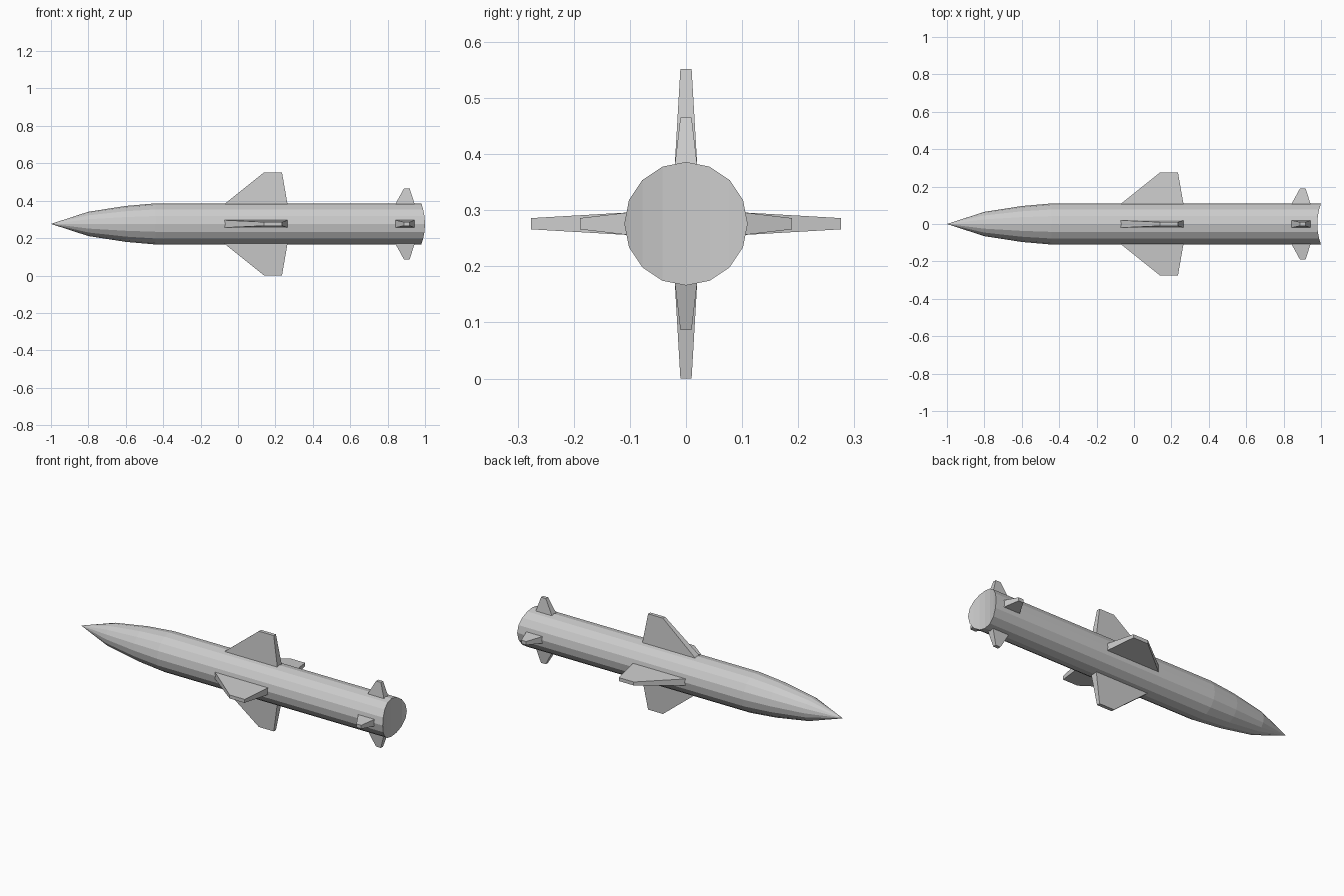
import bpy, bmesh, math
from mathutils import Matrix

if "Cube" in bpy.data.objects:
    bpy.data.objects.remove(bpy.data.objects["Cube"])

SIDES = 16
R = 0.11
AXIS_Z = 0.276


def finish(bm, name):
    bmesh.ops.recalc_face_normals(bm, faces=bm.faces)
    mesh = bpy.data.meshes.new(name)
    bm.to_mesh(mesh)
    bm.free()
    obj = bpy.data.objects.new(name, mesh)
    obj.location.z = AXIS_Z
    bpy.context.collection.objects.link(obj)
    return obj


# Body: pointed nose profile running into a straight tube
def make_body():
    bm = bmesh.new()
    profile = [(-0.8, 0.065), (-0.6, 0.096), (-0.44, R), (0.98, R)]
    rings = []
    for k, (x, r) in enumerate(profile):
        ring = []
        for i in range(SIDES):
            a = 2 * math.pi * i / SIDES
            # the tail rim is slightly saddle shaped
            bow = 0.02 * math.sin(a) ** 2 if k == len(profile) - 1 else 0
            ring.append(bm.verts.new((x + bow, r * math.sin(a), r * math.cos(a))))
        rings.append(ring)
    tip = bm.verts.new((-1, 0, 0))
    for i in range(SIDES):
        j = (i + 1) % SIDES
        bm.faces.new((tip, rings[0][i], rings[0][j]))
        for a, b in zip(rings, rings[1:]):
            bm.faces.new((a[i], b[i], b[j], a[j]))
    # Tail cap: vertical strips following the bowed rim
    end = rings[-1]
    half = SIDES // 2
    order = [(i % SIDES, (half - i) % SIDES) for i in range(-half // 2, half // 2 + 1)]
    for (t0, b0), (t1, b1) in zip(order, order[1:]):
        corners = dict.fromkeys((t0, t1, b1, b0))
        bm.faces.new([end[c] for c in corners])
    finish(bm, "body")


# Fin: tapered trapezoid, thicker at the root, repeated around the axis
def make_fins(name, root, tip, tip_r):
    for n in range(4):
        bm = bmesh.new()
        loops = []
        for (x0, x1), r, t in ((root, 0.104, 0.02), (tip, tip_r, 0.01)):
            loops.append([bm.verts.new(p) for p in
                          ((x0, -t, r), (x1, -t, r), (x1, t, r), (x0, t, r))])
        a, b = loops
        bm.faces.new(a)
        bm.faces.new(b)
        for i in range(4):
            j = (i + 1) % 4
            bm.faces.new((a[i], a[j], b[j], b[i]))
        bm.transform(Matrix.Rotation(n * math.pi / 2, 4, 'X'))
        finish(bm, f"{name}_{n + 1}")


make_body()
make_fins("wing_fin", (-0.075, 0.265), (0.14, 0.235), 0.276)
make_fins("tail_fin", (0.84, 0.945), (0.887, 0.918), 0.189)
